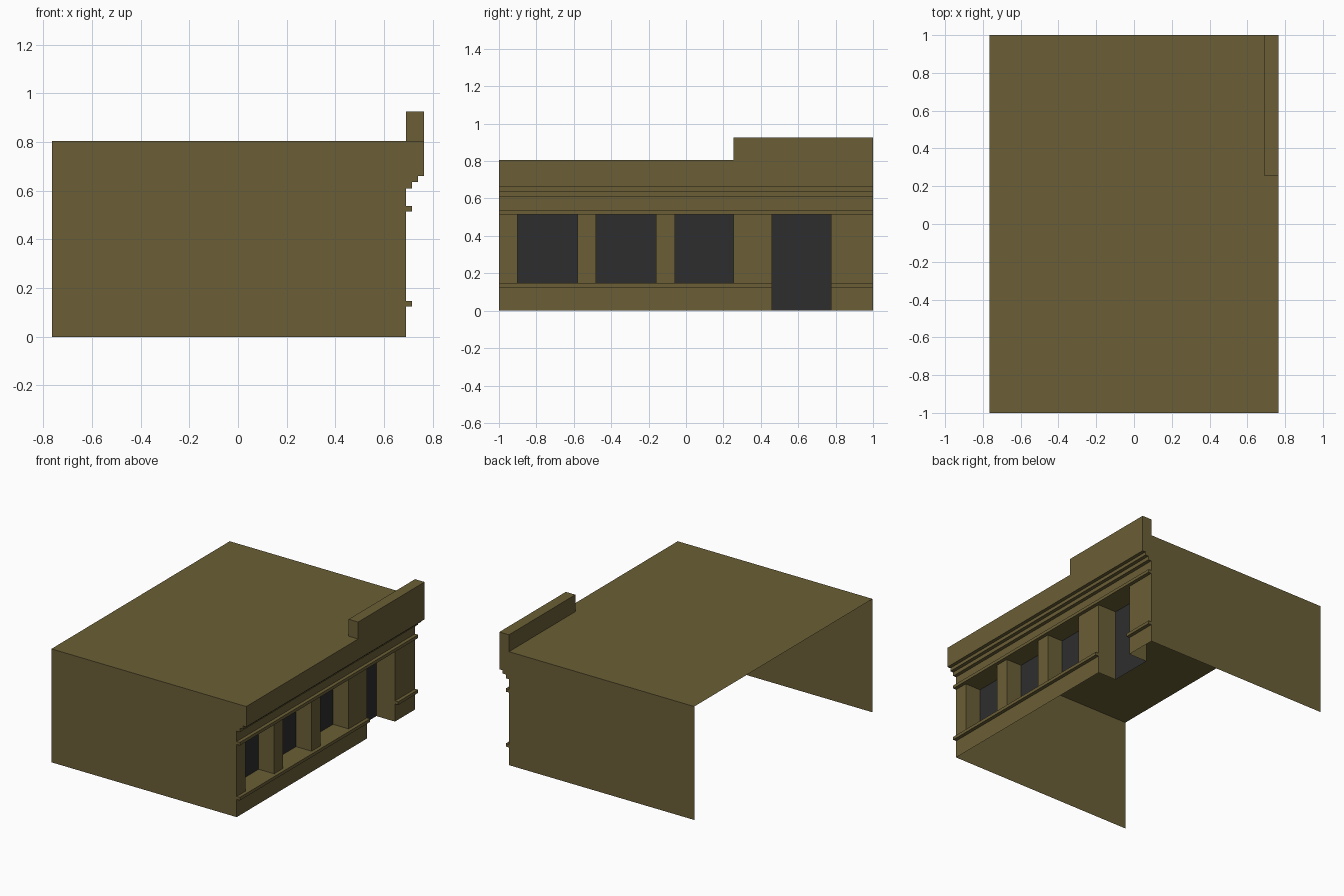
import bpy

if "Cube" in bpy.data.objects:
    bpy.data.objects.remove(bpy.data.objects["Cube"])

def material(name, rgb):
    m = bpy.data.materials.new(name)
    m.diffuse_color = (*rgb, 1)
    m.use_nodes = True
    m.node_tree.nodes["Principled BSDF"].inputs["Base Color"].default_value = m.diffuse_color
    return m

STONE = material("olive_stone", (0.145, 0.114, 0.037))
GLASS = material("dark_glass", (0.027, 0.027, 0.028))

def build(name, faces, mat):
    """Mesh from a list of faces, each a list of points."""
    verts, idx = [], []
    for f in faces:
        idx.append(range(len(verts), len(verts) + len(f)))
        verts += f
    me = bpy.data.meshes.new(name)
    me.from_pydata(verts, [], [list(i) for i in idx])
    me.materials.append(mat)
    ob = bpy.data.objects.new(name, me)
    bpy.context.collection.objects.link(ob)
    return ob

def sweep(profile, y0, y1):
    """Sheet made by running an (x, z) polyline from y0 to y1."""
    return [[(a, y0, b), (a, y1, b), (c, y1, d), (c, y0, d)]
            for (a, b), (c, d) in zip(profile, profile[1:])]

def cap(profile, y, flip=False):
    """Flat end; faces -y, or +y when flipped."""
    pts = [(x, y, z) for x, z in profile]
    return [pts[::-1] if flip else pts]

W, FRONT, ROOF, TOP = 0.765, 0.69, 0.805, 0.925
S1, S2 = 0.715, 0.74                       # moulding steps
SILL, HEAD = 0.147, 0.515
windows = [(-0.9, -0.58), (-0.48, -0.16), (-0.06, 0.255)]
door = (0.46, 0.775)

# Facade profiles: plinth with sill moulding, and lintel with stepped cornice
plinth = [(FRONT, 0), (FRONT, 0.125), (S1, 0.125), (S1, SILL), (FRONT, SILL)]
cornice = [(FRONT, HEAD), (S1, HEAD), (S1, 0.537), (FRONT, 0.537), (FRONT, 0.61),
           (S1, 0.61), (S1, 0.637), (S2, 0.637), (S2, 0.66), (W, 0.66), (W, ROOF)]

# Roof and two end walls, open at the back and underneath
outline = [(-W, 0)] + plinth + cornice + [(-W, ROOF)]
build("roof", sweep([(W, ROOF), (-W, ROOF)], -1, 1), STONE)
build("end_walls", cap(outline, -1) + cap(outline, 1, True), STONE)

# Facade: plinth on both sides of the door, piers, cornice
facade = sweep(plinth, -1, door[0]) + sweep(plinth, door[1], 1) + sweep(cornice, -1, 1)
facade += cap(plinth[1:], door[0], True) + cap(plinth[1:], door[1])
edges = [-1] + [y for o in windows + [door] for y in o] + [1]
for y0, y1 in zip(edges[::2], edges[1::2]):
    facade += sweep([(FRONT, SILL), (FRONT, HEAD)], y0, y1)
build("facade", facade, STONE)

# Recessed openings with jambs, head, sill and dark pane
def opening(name, span, z0, depth, sill):
    back = FRONT - depth
    rect = [(back, z0), (FRONT, z0), (FRONT, HEAD), (back, HEAD)]
    reveal = cap(rect, span[0], True) + cap(rect, span[1])
    reveal += sweep([(back, HEAD), (FRONT, HEAD)], *span)
    if sill:
        reveal += sweep([(FRONT, z0), (back, z0)], *span)
    build(name + "_reveal", reveal, STONE)
    build(name + "_pane", sweep([(back, z0), (back, HEAD)], *span), GLASS)

for i, span in enumerate(windows):
    opening(f"window_{i + 1}", span, SILL, 0.122, True)
opening("door", door, 0, 0.146, False)

# Raised parapet over the door end
box = [(FRONT, ROOF), (W, ROOF), (W, TOP), (FRONT, TOP)]
build("parapet", sweep(box[1:] + box[:1], 0.255, 1) + cap(box, 0.255) + cap(box, 1, True), STONE)
